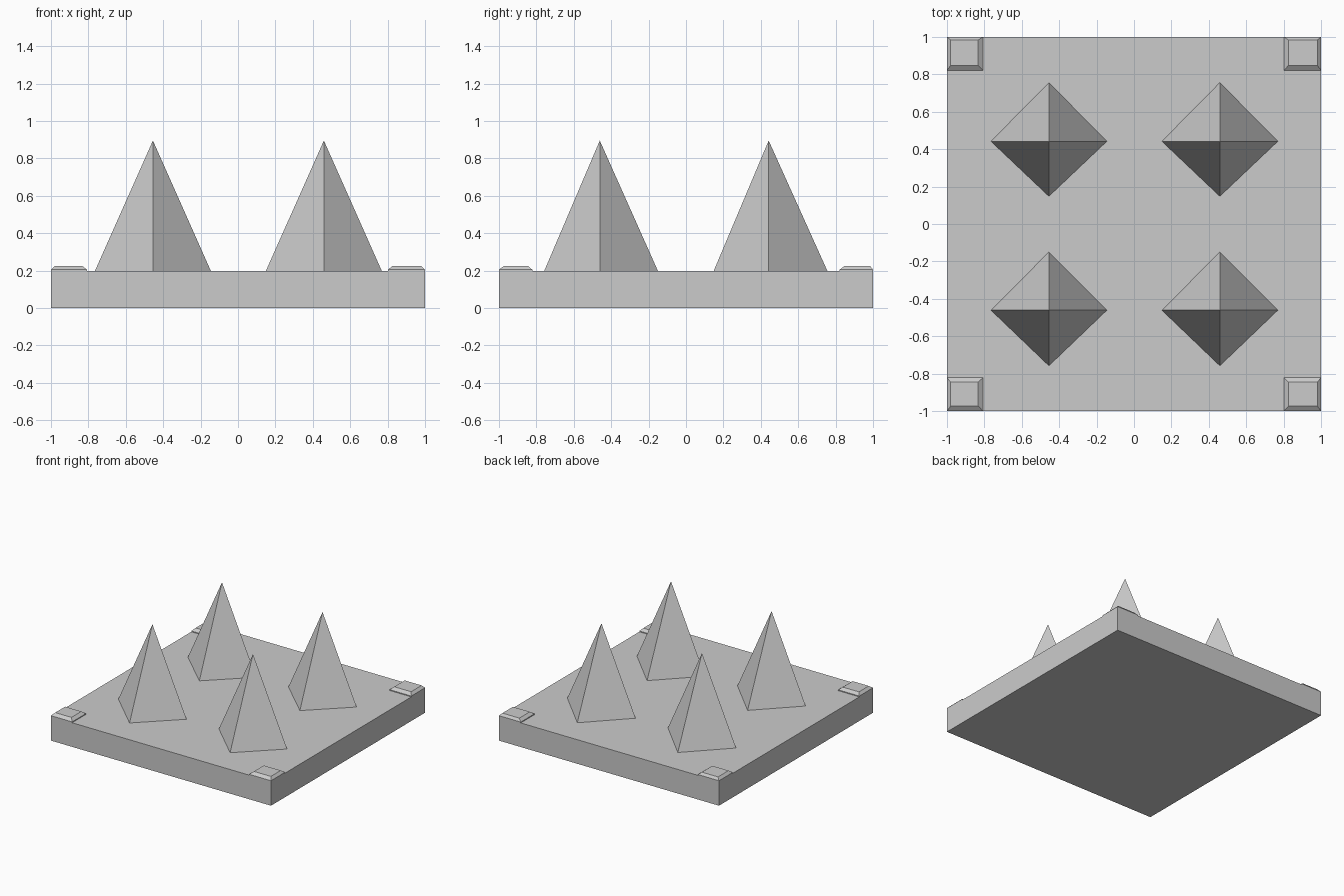
import bpy, bmesh

if "Cube" in bpy.data.objects:
    bpy.data.objects.remove(bpy.data.objects["Cube"])

TOP = 0.198      # height of the slab's upper face


def make_object(name, verts, faces):
    mesh = bpy.data.meshes.new(name)
    mesh.from_pydata(verts, [], faces)
    bm = bmesh.new()
    bm.from_mesh(mesh)
    bmesh.ops.recalc_face_normals(bm, faces=bm.faces)
    bm.to_mesh(mesh)
    bm.free()
    obj = bpy.data.objects.new(name, mesh)
    bpy.context.collection.objects.link(obj)
    return obj


def rect(x0, x1, y0, y1, z):
    return [(x0, y0, z), (x1, y0, z), (x1, y1, z), (x0, y1, z)]


def stacked_box(name, rings):
    """Closed solid through a stack of four-cornered rings."""
    faces = [(3, 2, 1, 0)]
    for k in range(len(rings) - 1):
        a = 4 * k
        faces += [(a + i, a + (i + 1) % 4, a + 4 + (i + 1) % 4, a + 4 + i)
                  for i in range(4)]
    a = 4 * (len(rings) - 1)
    faces.append((a, a + 1, a + 2, a + 3))
    return make_object(name, [v for r in rings for v in r], faces)


# Square slab
stacked_box("base_slab", [rect(-1, 1, -1, 1, 0), rect(-1, 1, -1, 1, TOP)])

# Four diamond-footed spikes
for side, x in (("left", -0.455), ("right", 0.459)):
    for end, y, y0, y1 in (("front", -0.461, -0.758, -0.15),
                           ("back", 0.442, 0.148, 0.756)):
        verts = [(x - 0.31, y, TOP), (x, y0, TOP), (x + 0.31, y, TOP),
                 (x, y1, TOP), (x, y, 0.895)]
        make_object(f"spike_{end}_{side}", verts,
                    [(3, 2, 1, 0), (0, 1, 4), (1, 2, 4), (2, 3, 4), (3, 0, 4)])

# Low chamfered pads on the corners
for side, foot_x, top_x in (("left", (-1, -0.808), (-0.98, -0.833)),
                            ("right", (0.802, 1), (0.826, 0.98))):
    for end, foot_y, top_y in (("front", (-1, -0.822), (-0.973, -0.845)),
                               ("back", (0.822, 1), (0.848, 0.984))):
        stacked_box(f"corner_pad_{end}_{side}",
                    [rect(*foot_x, *foot_y, TOP - 0.02),
                     rect(*foot_x, *foot_y, TOP + 0.007),
                     rect(*top_x, *top_y, 0.225)])
